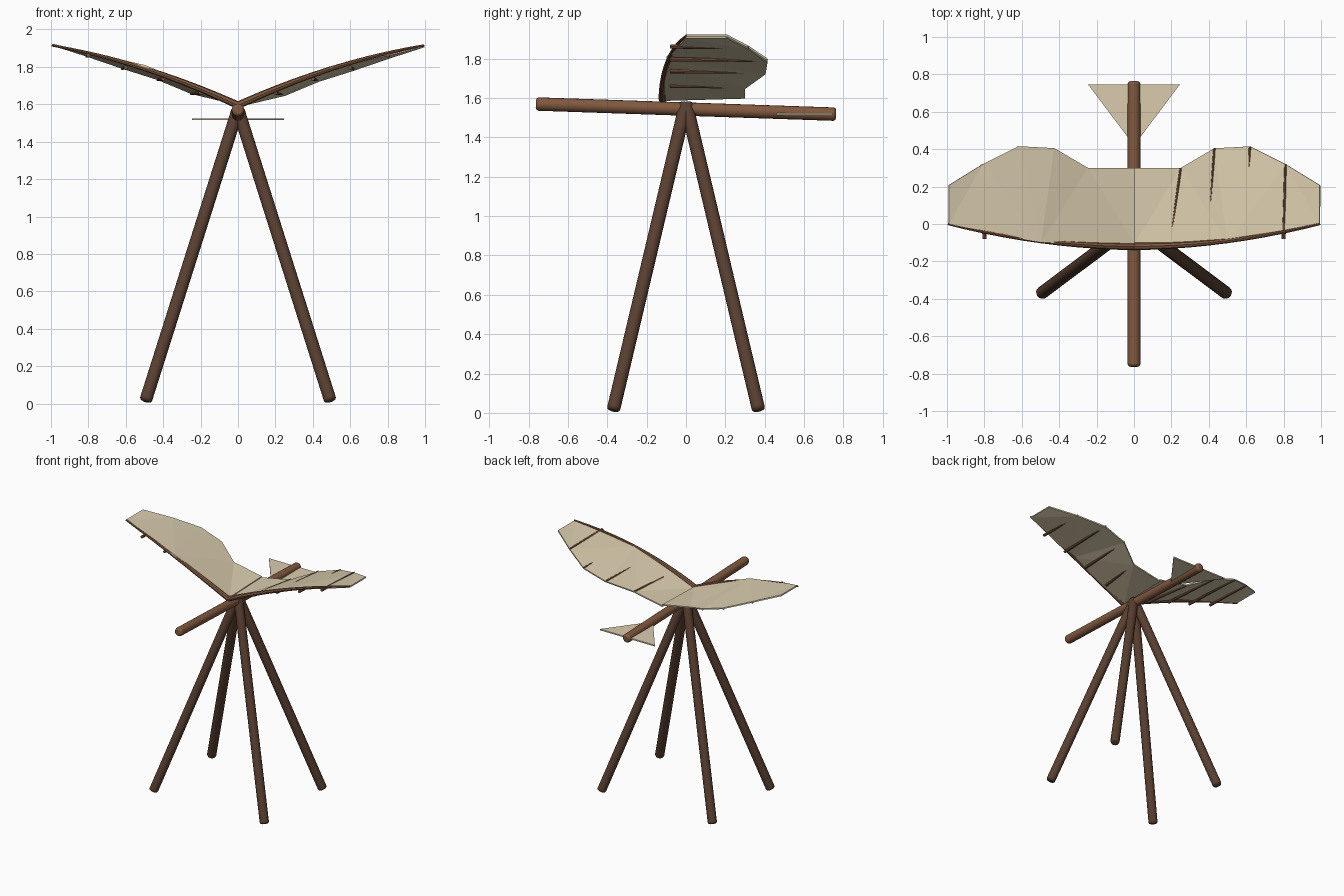
import bpy, bmesh
from mathutils import Vector

if "Cube" in bpy.data.objects:
    bpy.data.objects.remove(bpy.data.objects["Cube"])


def material(name, rgb):
    m = bpy.data.materials.new(name)
    m.diffuse_color = (*rgb, 1)
    m.use_nodes = True
    m.node_tree.nodes["Principled BSDF"].inputs["Base Color"].default_value = m.diffuse_color
    return m


DARK = material("dark wood", (0.10, 0.05, 0.03))
WOOD = material("wood", (0.22, 0.10, 0.05))
CLOTH = material("cloth", (0.70, 0.60, 0.42))


def rod(name, a, b, r1, r2, mat, bevel=0.0, sides=16):
    a, b = Vector(a), Vector(b)
    bpy.ops.mesh.primitive_cone_add(vertices=sides, radius1=r1, radius2=r2,
                                    depth=(b - a).length, location=(a + b) / 2)
    o = bpy.context.object
    o.name = name
    o.rotation_euler = (b - a).to_track_quat('Z', 'Y').to_euler()
    o.data.materials.append(mat)
    if bevel:
        m = o.modifiers.new("rounded ends", 'BEVEL')
        m.width, m.segments, m.limit_method = bevel, 2, 'ANGLE'
        m.angle_limit = 0.9
    bpy.ops.object.shade_smooth_by_angle(angle=0.6)
    return o


def sheet(name, verts, faces, thickness, offset):
    me = bpy.data.meshes.new(name)
    me.from_pydata(verts, [], faces)
    o = bpy.data.objects.new(name, me)
    bpy.context.collection.objects.link(o)
    me.materials.append(CLOTH)
    m = o.modifiers.new("cloth thickness", 'SOLIDIFY')
    m.thickness, m.offset = thickness, offset
    return o


def spar(name, s):
    # curved, tapering leading edge
    cu = bpy.data.curves.new(name, 'CURVE')
    cu.dimensions = '3D'
    cu.bevel_depth, cu.bevel_resolution, cu.use_fill_caps = 0.02, 2, True
    sp = cu.splines.new('POLY')
    n = 10
    sp.points.add(n)
    for i, p in enumerate(sp.points):
        t = i / n
        p.co = (s * t * 0.995, -0.12 + 0.12 * t * t,
                1.595 + 0.32 * (1.44 * t - 0.44 * t * t), 1)
        p.radius = 1 - 0.7 * t
    o = bpy.data.objects.new(name, cu)
    bpy.context.collection.objects.link(o)
    cu.materials.append(WOOD)
    bpy.ops.object.select_all(action='DESELECT')
    o.select_set(True)
    bpy.context.view_layer.objects.active = o
    bpy.ops.object.convert(target='MESH')
    bpy.ops.object.shade_smooth_by_angle(angle=0.6)


# four splayed legs meeting under the body
for sx, side in ((-1, "left"), (1, "right")):
    for sy, end in ((-1, "front"), (1, "back")):
        rod(f"{end}_{side}_leg", (sx * 0.495, sy * 0.37, 0.012), (0, 0, 1.575),
            0.034, 0.034, DARK, 0.014)

# body beam
rod("body_beam", (0, -0.763, 1.57), (0, 0.763, 1.518), 0.034, 0.034, WOOD, 0.014)

# wings: three leading points, six trailing points
LEAD = [(0, -0.11, 1.595), (0.5, -0.10, 1.80), (0.993, 0, 1.914)]
TRAIL = [(0, 0.30, 1.607), (0.25, 0.30, 1.655), (0.43, 0.405, 1.73),
         (0.62, 0.415, 1.79), (0.81, 0.32, 1.855), (0.993, 0.207, 1.914)]
FACES = [(0, 4, 3), (0, 1, 4), (1, 5, 4), (1, 6, 5), (1, 7, 6), (1, 2, 7), (2, 8, 7)]
for s, side in ((-1, "left"), (1, "right")):
    pts = [(s * x, y, z) for x, y, z in LEAD + TRAIL]
    # the cloth thickens upward on the left and downward on the right
    sheet(f"{side}_wing_cloth", pts, FACES, 0.01, -1)
    spar(f"{side}_wing_spar", s)
    # ribs run from the front of the wing to the trailing points
    for i in range(1, 5):
        x, y, z = TRAIL[i]
        rod(f"{side}_wing_rib_{i}", (s * 0.2 * i, -0.08, z + 0.007),
            (s * x, y, z), 0.011, 0.006, WOOD, sides=8)

# flat triangular tail
sheet("tail_fin", [(-0.245, 0.745, 1.52), (0, 0.42, 1.52), (0.245, 0.745, 1.52)],
      [(0, 1, 2)], 0.01, 0)
